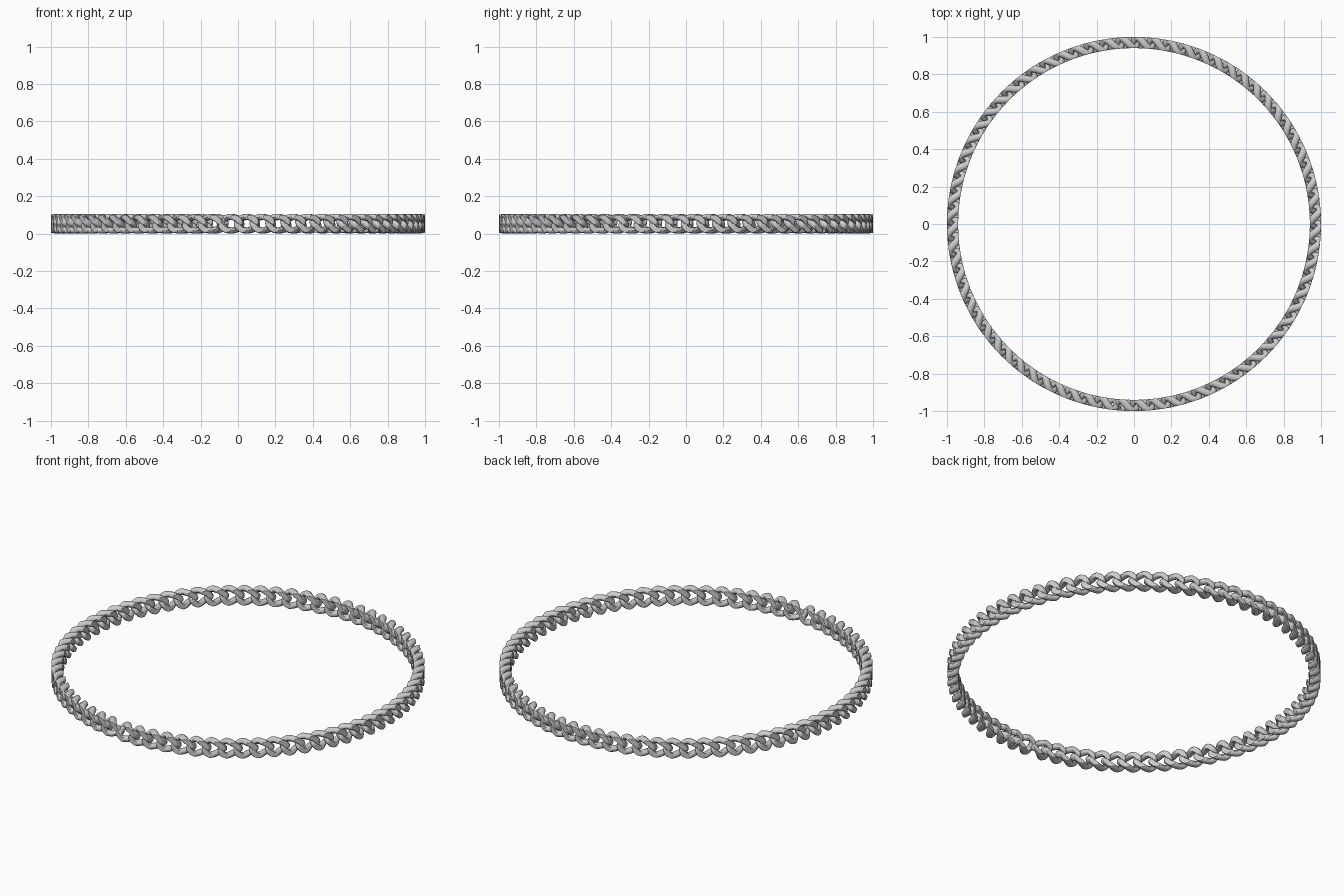
import bpy, math
from mathutils import Vector

if "Cube" in bpy.data.objects:
    bpy.data.objects.remove(bpy.data.objects["Cube"])

LINKS = 72        # links around the ring
RADIUS = 0.97     # middle of the chain
HALF_T = 0.03     # half thickness after flattening
HEIGHT = 0.105
WIRE = 0.0165
A, B, TWIST = 0.051, HEIGHT / 2 - WIRE, 0.028
SEG, SIDES = 40, 12
GAP = 0.025       # slightly wider step at the closure
START = math.radians(-95.5)


def path(t):
    # twisted oval centre line: along chain, radial, vertical
    return Vector((A * math.cos(t), TWIST * math.sin(2 * t), B * math.sin(t)))


def link_shape():
    verts, faces = [], []
    for i in range(SEG):
        t = 2 * math.pi * i / SEG
        p = path(t)
        tan = (path(t + 0.01) - path(t - 0.01)).normalized()
        out = Vector((math.cos(t), 0, math.sin(t)))
        out = (out - tan * out.dot(tan)).normalized()
        side = tan.cross(out)
        for j in range(SIDES):
            u = 2 * math.pi * j / SIDES
            v = p + WIRE * (math.cos(u) * out + 1.2 * math.sin(u) * side)
            # ground-flat inner and outer faces
            v.y = max(-HALF_T, min(HALF_T, v.y))
            verts.append(v)
            a, b = i * SIDES, (i + 1) % SEG * SIDES
            k = (j + 1) % SIDES
            faces.append((a + j, b + j, b + k, a + k))
    return verts, faces


# Wrap every curb link around the ring
shape, quads = link_shape()
verts, faces = [], []
step = (2 * math.pi - GAP) / LINKS
for n in range(LINKS):
    base = len(verts)
    mid = START + GAP / 2 + (n + 0.5) * step
    for v in shape:
        ang, r = mid + v.x / RADIUS, RADIUS + v.y
        verts.append((r * math.cos(ang), r * math.sin(ang), v.z + HEIGHT / 2))
    faces += [tuple(base + i for i in f) for f in quads]

mesh = bpy.data.meshes.new("curb_chain")
mesh.from_pydata(verts, [], faces)
mesh.update()
chain = bpy.data.objects.new("curb_chain", mesh)
bpy.context.collection.objects.link(chain)
bpy.context.view_layer.objects.active = chain
chain.select_set(True)

# Consistent normals and smooth wire with crisp flats
bpy.ops.object.mode_set(mode='EDIT')
bpy.ops.mesh.select_all(action='SELECT')
bpy.ops.mesh.normals_make_consistent(inside=False)
bpy.ops.object.mode_set(mode='OBJECT')
bpy.ops.object.shade_smooth_by_angle(angle=math.radians(35))
